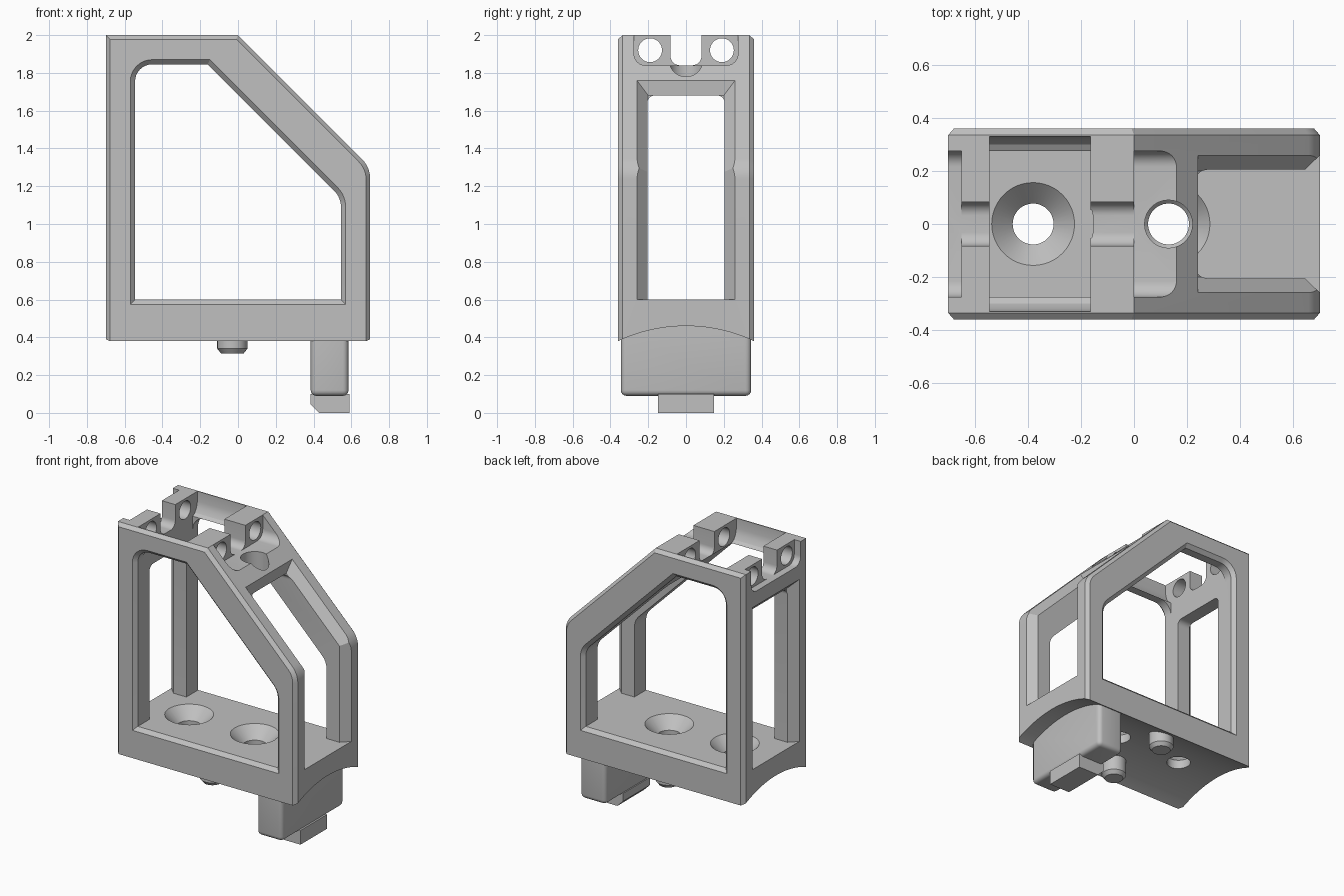
import bpy, bmesh, math
from mathutils import Vector

cube = bpy.data.objects.get("Cube")
if cube:
    bpy.data.objects.remove(cube)

grey = bpy.data.materials.new("plain grey")
grey.use_nodes = True
COLOUR = (0.53, 0.53, 0.53, 1)
grey.diffuse_color = COLOUR
grey.node_tree.nodes["Principled BSDF"].inputs["Base Color"].default_value = COLOUR


def outline(corners, grow=0.0, seg=8):
    """Counter-clockwise (u, v, radius) corners, offset outward by grow, then rounded."""
    n, pts = len(corners), []
    for i, (u, v, r) in enumerate(corners):
        p = Vector((u, v))
        a = (p - Vector(corners[i - 1][:2])).normalized()
        b = (Vector(corners[(i + 1) % n][:2]) - p).normalized()
        na, nb = Vector((a.y, -a.x)), Vector((b.y, -b.x))
        p = p + (na + nb) * (grow / (1 + na.dot(nb)))
        if r == 0:
            pts.append(p)
            continue
        r = max(r + grow, 0.01)
        turn = a.angle(b)
        start = p - a * r * math.tan(turn / 2)
        centre = start - na * r
        for k in range(seg + 1):
            t = turn * k / seg
            pts.append(centre + na * r * math.cos(t) + a * r * math.sin(t))
    return pts


def loft(name, rings):
    """Closed solid through rings of 3D points."""
    bm = bmesh.new()
    loops = [[bm.verts.new(p) for p in ring] for ring in rings]
    n = len(loops[0])
    for lo, hi in zip(loops, loops[1:]):
        for i in range(n):
            j = (i + 1) % n
            bm.faces.new((lo[i], lo[j], hi[j], hi[i]))
    bm.faces.new(loops[0])
    bm.faces.new(loops[-1])
    bmesh.ops.recalc_face_normals(bm, faces=bm.faces)
    mesh = bpy.data.meshes.new(name)
    bm.to_mesh(mesh)
    bm.free()
    mesh.materials.append(grey)
    obj = bpy.data.objects.new(name, mesh)
    bpy.context.collection.objects.link(obj)
    return obj


def along_y(name, corners, stations):
    return loft(name, [[(p.x, y, p.y) for p in outline(corners, g)] for y, g in stations])


def along_x(name, corners, x0, x1):
    pts = outline(corners)
    return loft(name, [[(x, p.x, p.y) for p in pts] for x in (x0, x1)])


def turned(name, x, y, steps, axis="z", seg=48):
    """Round solid from (height, radius) steps; axis x uses (x, y) as its (y, z) centre."""
    rings = []
    for h, r in steps:
        ring = []
        for k in range(seg):
            a = math.tau * k / seg
            u, v = x + r * math.cos(a), y + r * math.sin(a)
            ring.append((u, v, h) if axis == "z" else (h, u, v))
        rings.append(ring)
    return loft(name, rings)


def block(u, low, high, r=0.0):
    return [(-u, low, r), (u, low, r), (u, high, 0), (-u, high, 0)]


def apply(obj, mod):
    with bpy.context.temp_override(object=obj, active_object=obj):
        bpy.ops.object.modifier_apply(modifier=mod.name)


def cut(obj, tool):
    mod = obj.modifiers.new("cut", "BOOLEAN")
    mod.operation, mod.solver, mod.object = "DIFFERENCE", "EXACT", tool
    apply(obj, mod)
    bpy.data.objects.remove(tool)


def smooth(obj):
    bpy.ops.object.select_all(action="DESELECT")
    obj.select_set(True)
    bpy.context.view_layer.objects.active = obj
    bpy.ops.object.shade_smooth_by_angle(angle=math.radians(25))


# Frame: chamfered side profile
frame = along_y("frame", [(-0.7, 0.3, 0), (0.7, 0.3, 0), (0.7, 1.3, 0.15), (0, 2, 0), (-0.7, 2, 0)],
                [(-0.36, -0.022), (-0.335, 0), (0.335, 0), (0.36, -0.022)])

# Side windows with flared rims
window = [(-0.545, 0.6, 0), (0.545, 0.6, 0), (0.545, 1.14, 0.12), (-0.16, 1.845, 0), (-0.545, 1.845, 0.09)]
cut(frame, along_y("side_window", window, [(-0.37, 0.035), (-0.335, 0), (0.335, 0), (0.37, 0.035)]))

# Lengthwise window through both ends
cut(frame, along_x("end_window", block(0.205, 0.6, 1.68)[:2] + [(0.205, 1.68, 0.04), (-0.205, 1.68, 0.04)], -1, 1))


def flare(name, outer, inner):
    """Window rim whose width narrows from outer path to inner path."""
    rings = []
    for (ox, oz), (ix, iz) in zip(outer, inner):
        rings.append([(ox, -0.26, oz), (ox, 0.26, oz), (ix, 0.2, iz), (ix, -0.2, iz)])
    return loft(name, rings)


cut(frame, flare("front_rim", [(0.701, 0.6), (0.701, 1.301), (0.241, 1.761)],
                 [(0.64, 0.6), (0.64, 1.275), (0.235, 1.68)]))
cut(frame, flare("rear_rim", [(-0.701, 0.6), (-0.701, 1.74)], [(-0.64, 0.6), (-0.64, 1.68)]))

# Curved underside
cut(frame, turned("underside", 0, -0.39, [(-1, 0.85), (1, 0.85)], "x", 160))

# Top: end pockets, centre slot, hinge opening
cut(frame, along_x("front_pocket", block(0.275, 1.84, 2.2, 0.06), 0, 0.4))
cut(frame, along_x("rear_pocket", block(0.275, 1.84, 2.2, 0.06), -0.9, -0.65))
cut(frame, along_x("slot", block(0.082, 1.84, 2.2, 0.05), -0.9, 0.05))
half = [(0.275, 1.75), (0.275, 1.845), (0.3, 1.86), (0.318, 1.89), (0.328, 1.93), (0.33, 2.1)]
opening = [(u, v, 0) for u, v in half] + [(-u, v, 0) for u, v in reversed(half)]
cut(frame, along_x("hinge_opening", opening, -0.545, -0.163))

# Pin holes through the lugs
for y in (-0.19, 0.19):
    cut(frame, turned("pin_hole", y, 1.92, [(-0.9, 0.063), (0.3, 0.063)], "x"))

# Countersunk floor holes and driver access hole
for x in (-0.38, 0.13):
    cut(frame, turned("screw_hole", x, 0, [(0.2, 0.077), (0.52, 0.077), (0.602, 0.158), (0.62, 0.158)]))
cut(frame, turned("driver_hole", 0.13, 0, [(1.3, 0.09), (2.1, 0.09)]))
smooth(frame)

# Foot block with rounded edges
foot = along_y("foot_block", [(0.385, 0.09, 0), (0.585, 0.09, 0), (0.585, 0.5, 0), (0.385, 0.5, 0)],
               [(-0.345, 0), (0.345, 0)])
bevel = foot.modifiers.new("round", "BEVEL")
bevel.width, bevel.segments = 0.03, 4
apply(foot, bevel)
cut(foot, along_x("foot_trim", block(0.5, 0.47, 0.8), 0, 1))
cap = turned("foot_cap", 0, -0.39, [(0.2, 0.87), (0.8, 0.87)], "x", 160)
trim = foot.modifiers.new("trim", "BOOLEAN")
trim.operation, trim.solver, trim.object = "INTERSECT", "EXACT", cap
apply(foot, trim)
bpy.data.objects.remove(cap)
smooth(foot)

# Key under the foot
along_y("foot_key", [(0.43, 0, 0), (0.59, 0, 0), (0.59, 0.1, 0), (0.385, 0.1, 0), (0.385, 0.045, 0)],
        [(-0.148, 0), (0.148, 0)])

# Locating pegs
for side, y in (("right", -0.24), ("left", 0.24)):
    smooth(turned("peg_" + side, -0.03, y, [(0.315, 0.06), (0.34, 0.08), (0.45, 0.08)]))
